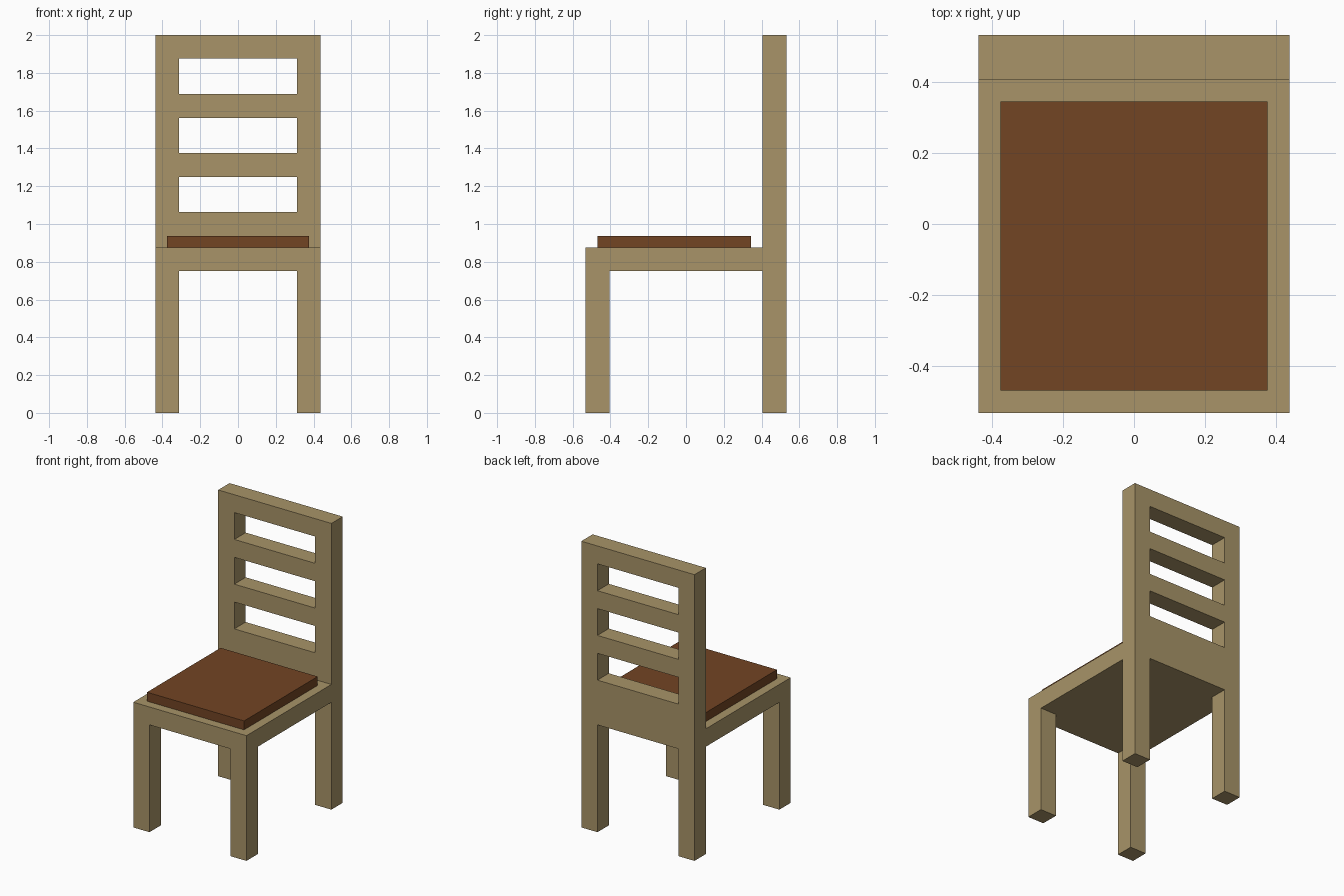
import bpy
import bmesh
from mathutils import Vector

cube = bpy.data.objects.get("Cube")
if cube:
    bpy.data.objects.remove(cube, do_unlink=True)


def make_material(name, color):
    mat = bpy.data.materials.new(name)
    mat.diffuse_color = color
    mat.use_nodes = True
    bsdf = next(n for n in mat.node_tree.nodes if n.type == "BSDF_PRINCIPLED")
    bsdf.inputs["Base Color"].default_value = color
    return mat


wood = make_material("light_wood", (0.392, 0.296, 0.138, 1))
leather = make_material("brown_cushion", (0.168, 0.058, 0.017, 1))


def box(name, low, high, mat):
    """Axis-aligned box between two opposite corners."""
    low, high = Vector(low), Vector(high)
    bm = bmesh.new()
    bmesh.ops.create_cube(bm, size=1)
    bmesh.ops.scale(bm, vec=high - low, verts=bm.verts)
    mesh = bpy.data.meshes.new(name)
    bm.to_mesh(mesh)
    bm.free()
    mesh.materials.append(mat)
    obj = bpy.data.objects.new(name, mesh)
    obj.location = (low + high) / 2
    bpy.context.collection.objects.link(obj)
    return obj


U = 0.0625                      # module: the chair is 32 modules tall
HALF_W, HALF_D = 7 * U, 8.5 * U
POST = 2 * U                    # leg and post thickness
INNER = HALF_W - POST           # inner side of the legs
BACK_Y = HALF_D - POST          # front face of the backrest
SEAT_LOW, SEAT_TOP = 12 * U, 14 * U

# Front legs and full-height back posts
for side, x0, x1 in (("left", INNER, HALF_W), ("right", -HALF_W, -INNER)):
    box(f"front_leg_{side}", (x0, -HALF_D, 0), (x1, -HALF_D + POST, SEAT_LOW), wood)
    box(f"back_post_{side}", (x0, BACK_Y, 0), (x1, HALF_D, 32 * U), wood)

# Seat board and cushion
box("seat", (-HALF_W, -HALF_D, SEAT_LOW), (HALF_W, BACK_Y, SEAT_TOP), wood)
box("seat_cushion", (-6 * U, -7.5 * U, SEAT_TOP), (6 * U, 5.5 * U, 15 * U), leather)

# Backrest: lower panel and three slats between the posts
rails = (("back_panel", 12, 17), ("lower_slat", 20, 22),
         ("middle_slat", 25, 27), ("top_slat", 30, 32))
for name, z0, z1 in rails:
    box(name, (-INNER, BACK_Y, z0 * U), (INNER, HALF_D, z1 * U), wood)
